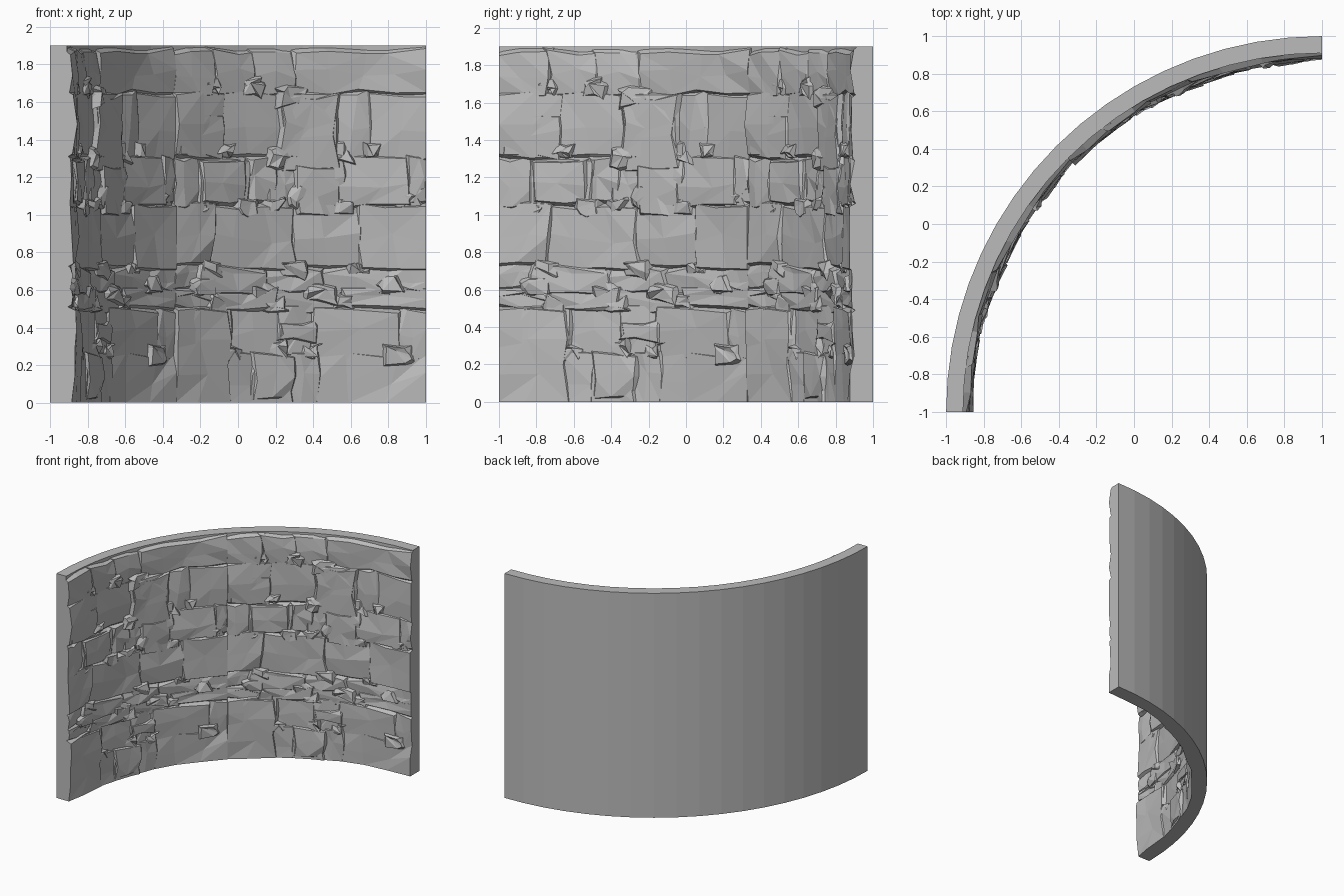
import bpy, bmesh, math, random
from mathutils import Vector

random.seed(11)
cube = bpy.data.objects.get("Cube")
if cube:
    bpy.data.objects.remove(cube)

OUTER, CORE, HEIGHT = 2.0, 1.91, 1.9
BAY = math.pi / 4

stone_grey = bpy.data.materials.new("stone_grey")
stone_grey.use_nodes = True
GREY = (0.5, 0.5, 0.5, 1)
stone_grey.diffuse_color = GREY
stone_grey.node_tree.nodes["Principled BSDF"].inputs["Base Color"].default_value = GREY


def polar(radius, u, z, bay=0):
    """Point on the wall; u runs 0 to 1 along one bay."""
    a = math.pi - (u + bay) * BAY
    return Vector((1 + radius * math.cos(a), -1 + radius * math.sin(a), z))


def finish(bm, name):
    bmesh.ops.recalc_face_normals(bm, faces=bm.faces)
    mesh = bpy.data.meshes.new(name)
    bm.to_mesh(mesh)
    bm.free()
    mesh.materials.append(stone_grey)
    ob = bpy.data.objects.new(name, mesh)
    bpy.context.collection.objects.link(ob)
    return ob


def clamp(v, lo, hi):
    return max(lo, min(hi, v))


# Curved backing wall
def backing_wall(segments=18):
    bm = bmesh.new()
    rings = []
    for i in range(segments + 1):
        u = 2 * i / segments
        rings.append([bm.verts.new(polar(r, u, z)) for r, z in
                      ((OUTER, 0), (OUTER, HEIGHT), (CORE, HEIGHT), (CORE, 0))])
    for a, b in zip(rings, rings[1:]):
        for k in range(4):
            n = (k + 1) % 4
            bm.faces.new((a[k], b[k], b[n], a[n]))
    bm.faces.new(rings[0])
    bm.faces.new(rings[-1])
    return finish(bm, "curved_wall")


# One rough hewn block: faceted front, sloping sides, hidden base
def stone(bm, u0, u1, z0, z1, proud, rough=0.008):
    cols = max(2, round((u1 - u0) / 0.13))
    rows = max(2, round((z1 - z0) / 0.17))
    twist = random.uniform(-rough, rough)
    front, base = [], []
    for j in range(rows + 1):
        for i in range(cols + 1):
            s, t = i / cols, j / rows
            ju = random.uniform(-0.015, 0.015)
            jz = random.uniform(-0.018, 0.018)
            if 0 < s < 1:
                ju *= 2
            if 0 < t < 1:
                jz *= 2
            u = clamp(u0 + s * (u1 - u0) + ju, 0, 1)
            z = z0 + t * (z1 - z0) + jz
            u = 0 if u0 == 0 and i == 0 else 1 if u1 == 1 and i == cols else u
            z = 0 if z0 == 0 and j == 0 else clamp(z, 0, HEIGHT - 0.015)
            corner = s in (0, 1) and t in (0, 1)
            depth = proud + twist * (2 * s - 1) + random.uniform(-rough, rough)
            depth -= random.uniform(0, 0.02) if corner else 0
            front.append(polar(CORE - max(depth, 0.008), u, z))
            bu = clamp(u + 0.025 * (2 * s - 1), 0, 1)
            bz = clamp(z + 0.025 * (2 * t - 1), 0, HEIGHT)
            base.append(polar(CORE + 0.01, bu, bz))
    verts = [bm.verts.new(p) for p in front]
    w = cols + 1
    for j in range(rows):
        for i in range(cols):
            k = j * w + i
            a, b, c, d = verts[k], verts[k + 1], verts[k + w + 1], verts[k + w]
            if random.random() < 0.5:
                a, b, c, d = b, c, d, a
            bm.faces.new((a, b, c))
            bm.faces.new((a, c, d))
    # Sides follow the outline of the front lattice
    top = rows * w
    outline = list(range(cols)) + [j * w + cols for j in range(rows)]
    outline += [top + i for i in range(cols, 0, -1)] + [j * w for j in range(rows, 0, -1)]
    back = [bm.verts.new(base[k]) for k in outline]
    for n, k in enumerate(outline):
        m = (n + 1) % len(outline)
        bm.faces.new((verts[k], verts[outline[m]], back[m], back[n]))


# Courses from the ground up: bottom, top, then joints along the bay
COURSES = [
    (0, 0.25, (0, 0.35, 0.5, 0.61, 1)),
    (0.24, 0.5, (0, 0.25, 0.45, 0.58, 0.9, 1)),
    (0.5, 0.6, (0, 0.2, 0.44, 0.7, 1)),
    (0.6, 0.72, (0, 0.13, 0.4, 0.62, 0.87, 1)),
    (0.72, 1.04, (0, 0.18, 0.51, 0.76, 1)),
    (1.06, 1.3, (0, 0.12, 0.33, 0.43, 0.53, 0.69, 0.94, 1)),
    (1.3, 1.64, (0, 0.23, 0.46, 0.68, 0.8, 1)),
    (1.65, 1.87, (0, 0.18, 0.35, 0.51, 1)),
]
# Larger blocks that stand out across the joints
PROUD_BLOCKS = [
    (0.53, 0.69, 1.0, 1.26, 0.05), (0.46, 0.67, 1.24, 1.63, 0.045),
    (0.12, 0.32, 1.08, 1.29, 0.045), (0, 0.24, 0, 0.49, 0.045),
    (0.36, 0.5, 0.02, 0.25, 0.05), (0.01, 0.22, 1.31, 1.54, 0.045),
    (0.46, 0.6, 0.33, 0.42, 0.045),
]


def stone_facing():
    bm = bmesh.new()
    for z0, z1, joints in COURSES:
        for u0, u1 in zip(joints, joints[1:]):
            drop = random.uniform(-0.02, 0.02) if z0 else 0
            stone(bm, u0, u1, z0 + drop, z1 + drop / 2, random.uniform(0.024, 0.042))
    for block in PROUD_BLOCKS:
        stone(bm, *block, rough=0.004)
    # Small chips wedged into the joints
    for z0, z1, joints in COURSES[1:]:
        for u in joints[1:-1]:
            s = random.uniform(0.025, 0.045)
            z = z0 + random.uniform(-0.03, 0.05)
            stone(bm, u - s, u + s, z - s, z + s, random.uniform(0.035, 0.05), 0.012)
    return finish(bm, "stone_facing_right")


backing_wall()
facing = stone_facing()

# The second bay repeats the first, turned about the centre of the curve
second = facing.copy()
second.name = "stone_facing_left"
second.data = facing.data.copy()
bpy.context.collection.objects.link(second)
for v in second.data.vertices:
    p = v.co - Vector((1, -1, 0))
    c, s = math.cos(BAY), math.sin(BAY)
    v.co = Vector((1 + p.x * c + p.y * s, -1 - p.x * s + p.y * c, p.z))
